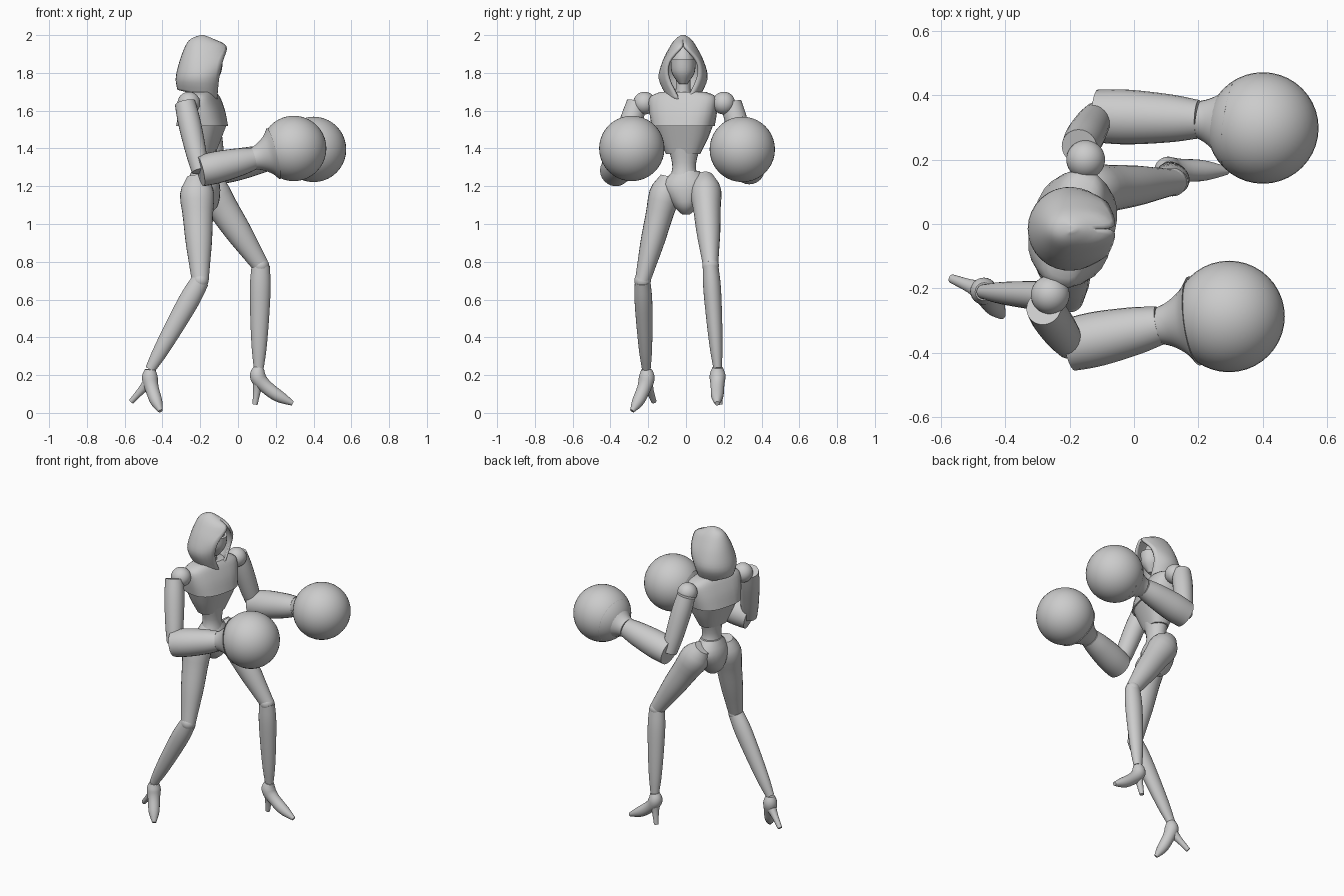
import bpy, bmesh
from math import sin, cos, pi, asin, radians, copysign
from mathutils import Vector

default_cube = bpy.data.objects.get("Cube")
if default_cube:
    bpy.data.objects.remove(default_cube)

SHADE = 0.6
gray = bpy.data.materials.new("plain_gray")
gray.use_nodes = True
gray.diffuse_color = (SHADE, SHADE, SHADE, 1)
gray.node_tree.nodes["Principled BSDF"].inputs["Base Color"].default_value = gray.diffuse_color

UP = Vector((0, 0, 1))
SIDEWAYS = Vector((0, 1, 0))
SIDES = 24


def finish(name, bm, sharp_angle=40):
    """Turn a bmesh into a shaded object of the one material."""
    bmesh.ops.remove_doubles(bm, verts=bm.verts, dist=0.0005)
    bmesh.ops.recalc_face_normals(bm, faces=bm.faces)
    mesh = bpy.data.meshes.new(name)
    bm.to_mesh(mesh)
    bm.free()
    mesh.materials.append(gray)
    part = bpy.data.objects.new(name, mesh)
    bpy.context.collection.objects.link(part)
    bpy.ops.object.select_all(action='DESELECT')
    part.select_set(True)
    bpy.context.view_layer.objects.active = part
    bpy.ops.object.shade_smooth_by_angle(angle=radians(sharp_angle))
    return part


def curve(keys, fraction):
    """Smooth curve through evenly spaced keys, which are numbers or vectors."""
    last = len(keys) - 1
    index = min(int(fraction * last), last - 1)
    t = fraction * last - index
    before, start = keys[max(index - 1, 0)], keys[index]
    end, after = keys[index + 1], keys[min(index + 2, last)]
    leave, arrive = (end - before) / 2, (after - start) / 2
    ease = t * t * (3 - 2 * t)
    return start * (1 - ease) + end * ease + leave * t * (1 - t) ** 2 - arrive * t * t * (1 - t)


def bridge(bm, rings, closed):
    for low, high in zip(rings, rings[1:]):
        for k in range(len(low) - (not closed)):
            n = (k + 1) % len(low)
            bm.faces.new((low[k], low[n], high[n], high[k]))


def skin(name, rings):
    """Closed skin over rings of points."""
    bm = bmesh.new()
    loops = [[bm.verts.new(point) for point in ring] for ring in rings]
    bridge(bm, loops, True)
    bm.faces.new(loops[0])
    bm.faces.new(loops[-1])
    return finish(name, bm)


def oval(center, front, side, power=1):
    angles = [2 * pi * k / SIDES for k in range(SIDES)]

    def bend(value):
        return copysign(abs(value) ** power, value)

    return [center + front * bend(cos(a)) + side * bend(sin(a)) for a in angles]


def column(name, x, y, keys, side=SIDEWAYS, power=1, steps=10):
    """Upright body part from keys of height, depth and width."""
    keys = [Vector(key) for key in keys]
    front = side.cross(UP)
    rings = []
    for step in range(steps + 1):
        height, depth, width = curve(keys, step / steps)
        rings.append(oval(Vector((x, y, height)), front * depth, side * width, power))
    skin(name, rings)


def limb(name, points, radii, flat=1, steps=14):
    """Tube along a curve, its radii evenly spaced along the length."""
    path = [curve(points, step / steps) for step in range(steps + 1)]
    rings = []
    for step, center in enumerate(path):
        along = (path[min(step + 1, steps)] - path[max(step - 1, 0)]).normalized()
        side = (SIDEWAYS - along * along.y).normalized()
        radius = curve(radii, step / steps)
        rings.append(oval(center, side.cross(along) * radius, side * radius * flat))
    skin(name, rings)


def ball(name, center, radius):
    bm = bmesh.new()
    bmesh.ops.create_uvsphere(bm, u_segments=40, v_segments=20, radius=radius)
    bmesh.ops.translate(bm, verts=bm.verts, vec=center)
    finish(name, bm)


def build_hood():
    """Horizontal arcs, open at the front, from height, back, front, half width and opening."""
    keys = [Vector(key) for key in (
        (1.68, -.32, -.11, .09, .02), (1.77, -.33, -.1, .13, .08), (1.86, -.31, -.08, .11, .08),
        (1.94, -.28, -.06, .07, .01), (1.98, -.25, -.13, .04, 0), (2, -.2, -.18, .01, 0))]
    bm = bmesh.new()
    rows, steps, middle = [], 20, -.2
    for step in range(steps + 1):
        level = step / steps
        height, back, front, width, opening = curve(keys, level)
        edge = asin(max(opening, 0) / width)
        row = []
        for k in range(SIDES + 1):
            a = edge + 2 * (pi - edge) * k / SIDES
            reach = (front - middle) / cos(edge) if cos(a) > 0 else middle - back
            slant = .03 * cos(a) * max(0, 1 - 5 * level)
            row.append(bm.verts.new((middle + reach * cos(a), width * sin(a) - .015, height - slant)))
        rows.append(row)
    bridge(bm, rows, False)
    bm.faces.new(rows[-1])
    hood = finish("hood", bm, 50)
    thickness = hood.modifiers.new("thickness", 'SOLIDIFY')
    thickness.thickness = .014
    thickness.offset = -1


# Head
build_hood()
column("face", -.17, -.015, [(1.8, .07, .06), (1.88, .07, .06), (1.96, .03, .02)])
column("face_mask", -.16, -.015, [(1.74, .03, .02), (1.8, .07, .06), (1.87, .08, .066)])
column("neck", -.19, -.015, [(1.62, .05, .06), (1.7, .04, .04), (1.8, .04, .04)])

# Torso, its chest turned a little to one side
across = Vector((.25, 1, 0)).normalized()
column("chest_plate", -.19, -.015, [(1.52, .13, .165), (1.6, .11, .18), (1.67, .08, .18), (1.7, .06, .12)],
       across, .75)
column("rib_cage", -.185, -.015, [(1.37, .06, .09), (1.45, .09, .13), (1.53, .12, .16)], across, .8)
column("waist", -.18, -.01, [(1.2, .08, .1), (1.3, .055, .062), (1.42, .07, .09)])
column("pelvis", -.185, 0, [(1.05, .03, .02), (1.1, .08, .07), (1.2, .09, .125), (1.28, .06, .07)])

# Legs with heeled feet: hip, knee, ankle, toe and heel tip
LEGS = {
    "right": ((-.22, -.09, 1.25), (-.2, -.23, .7), (-.465, -.21, .23), (-.41, -.285, .01), (-.565, -.17, .06)),
    "left": ((-.19, .1, 1.25), (.12, .13, .78), (.11, .167, .24), (.29, .165, .05), (.09, .18, .045)),
}
for name, joints in LEGS.items():
    hip, knee, ankle, toe, heel = map(Vector, joints)
    instep = ankle - UP * .06
    arch = ankle.lerp(toe, .45) - UP * .05
    limb(name + "_thigh", [hip, knee], [.05, .09, .08, .07, .055, .045], .9)
    ball(name + "_knee", knee, .044)
    limb(name + "_shin", [knee, ankle], [.048, .055, .05, .04, .027], .85)
    limb(name + "_foot", [ankle, instep, arch, toe], [.028, .042, .036, .032, .012])
    limb(name + "_heel", [instep, heel], [.035, .02, .014])

# Arms with round gloves: shoulder, elbow, wrist and glove
ARMS = {
    "right": ((-.26, -.22, 1.64), (-.2, -.375, 1.28), (.08, -.315, 1.345), (.295, -.287, 1.4)),
    "left": ((-.15, .2, 1.64), (-.115, .335, 1.29), (.2, .325, 1.36), (.4, .298, 1.395)),
}
for name, joints in ARMS.items():
    shoulder, elbow, wrist, glove = map(Vector, joints)
    outward = SIDEWAYS * copysign(.04, shoulder.y) - Vector((.02, 0, 0))
    ball(name + "_shoulder", shoulder, .06)
    limb(name + "_upper_arm", [shoulder + outward, elbow], [.055, .06, .055, .045])
    limb(name + "_forearm", [elbow, wrist], [.082, .085, .075, .06])
    limb(name + "_glove_cuff", [wrist, wrist.lerp(glove, .5)], [.058, .07, .1, .14])
    ball(name + "_glove", glove, .173)
